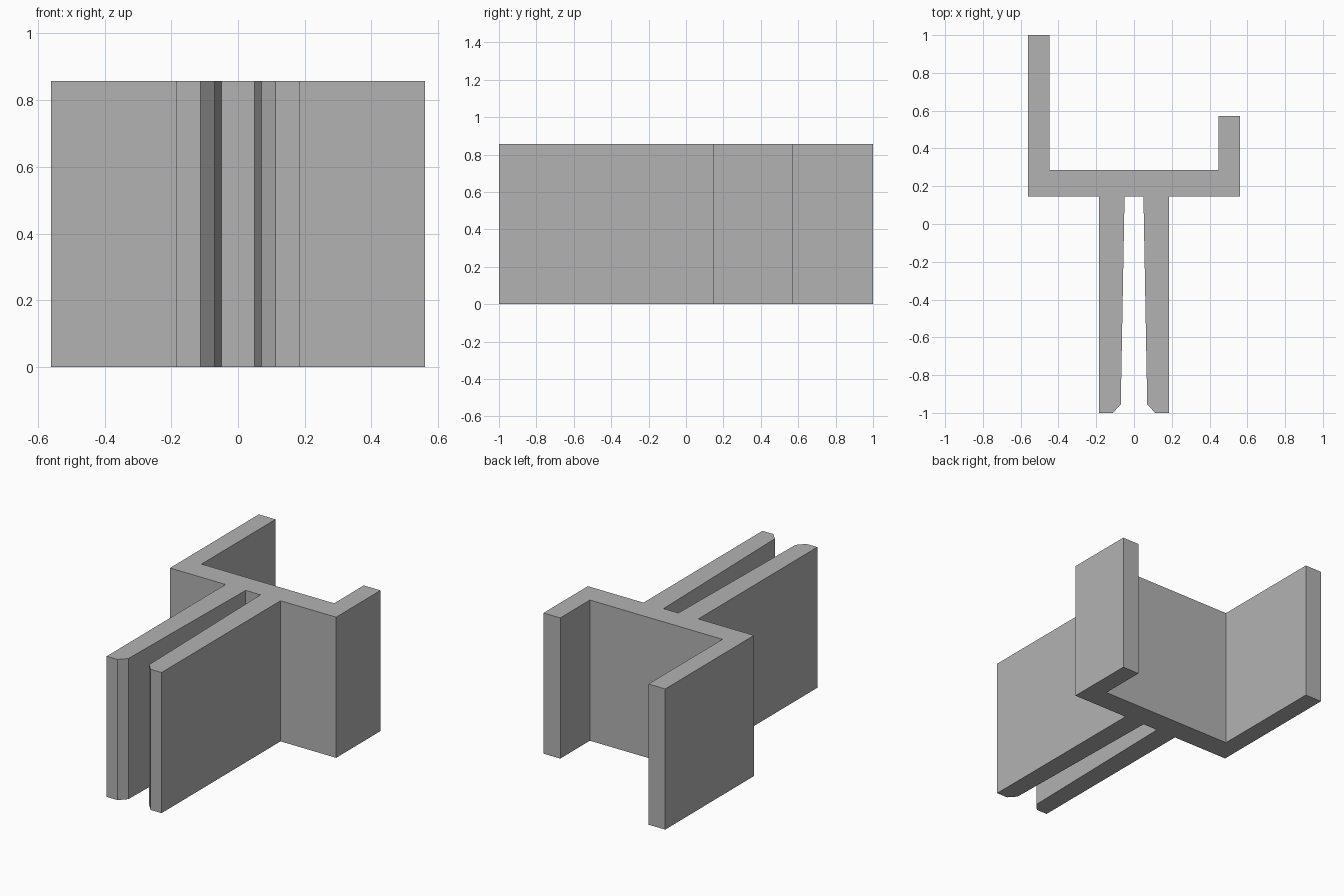
import bpy
import bmesh

if "Cube" in bpy.data.objects:
    bpy.data.objects.remove(bpy.data.objects["Cube"], do_unlink=True)

HEIGHT = 0.857

# Single flat grey
grey = bpy.data.materials.new("plain_grey")
grey.use_nodes = True
colour = (0.45, 0.45, 0.45, 1)
grey.diffuse_color = colour
grey.node_tree.nodes["Principled BSDF"].inputs["Base Color"].default_value = colour


def extrude_profile(name, points, height):
    """Raise a closed counter-clockwise outline into a solid."""
    bm = bmesh.new()
    base = bm.faces.new([bm.verts.new((x, y, 0)) for x, y in points])
    top = bmesh.ops.extrude_face_region(bm, geom=[base])["geom"]
    bmesh.ops.translate(bm, vec=(0, 0, height),
                        verts=[v for v in top if isinstance(v, bmesh.types.BMVert)])
    bmesh.ops.recalc_face_normals(bm, faces=bm.faces)
    mesh = bpy.data.meshes.new(name)
    bm.to_mesh(mesh)
    bm.free()
    mesh.materials.append(grey)
    obj = bpy.data.objects.new(name, mesh)
    bpy.context.collection.objects.link(obj)
    return obj


# Tapered, chamfered prong from slot root to outer root; its twin is mirrored
right_prong = [(0.05, 0.145), (0.07, -0.955), (0.112, -1), (0.185, -1), (0.185, 0.145)]
left_prong = [(-x, y) for x, y in reversed(right_prong)]

# Channel with a short wall on +x and a tall wall on -x
channel = [(0.56, 0.145), (0.56, 0.572), (0.447, 0.572), (0.447, 0.287),
           (-0.447, 0.287), (-0.447, 1), (-0.56, 1), (-0.56, 0.145)]

extrude_profile("clip_bracket", left_prong + right_prong + channel, HEIGHT)
